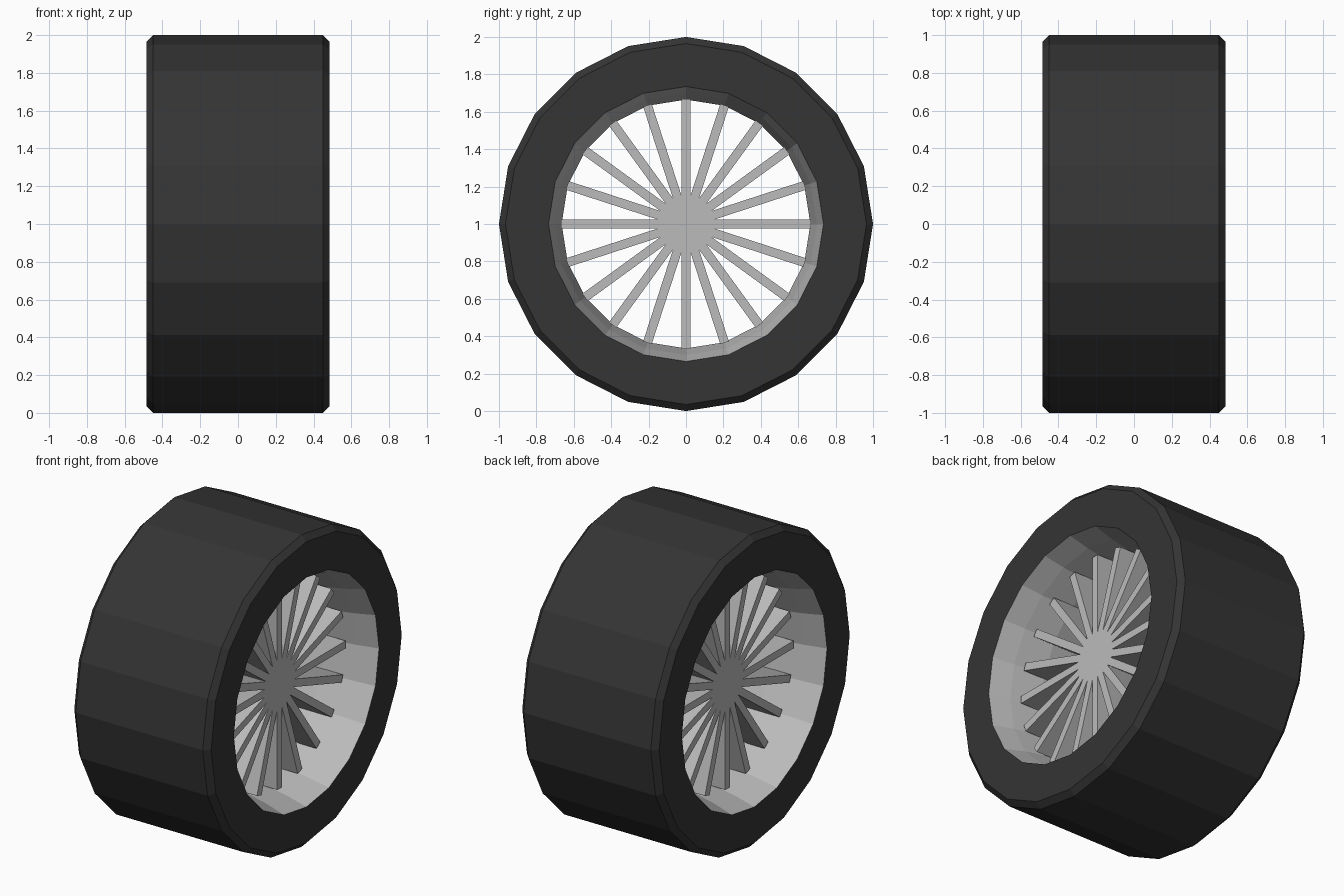
import bpy, bmesh, math
from mathutils import Matrix

if "Cube" in bpy.data.objects:
    bpy.data.objects.remove(bpy.data.objects["Cube"])

SIDES = 20
CENTRE_Z = 1.0


def material(name, rgb):
    m = bpy.data.materials.new(name)
    m.diffuse_color = (*rgb, 1)
    m.use_nodes = True
    m.node_tree.nodes["Principled BSDF"].inputs["Base Color"].default_value = m.diffuse_color
    return m


rubber = material("dark rubber", (0.035, 0.035, 0.035))
metal = material("light grey metal", (0.50, 0.50, 0.50))


def finish(name, bm, mat):
    bmesh.ops.recalc_face_normals(bm, faces=bm.faces)
    mesh = bpy.data.meshes.new(name)
    bm.to_mesh(mesh)
    bm.free()
    mesh.materials.append(mat)
    obj = bpy.data.objects.new(name, mesh)
    obj.location.z = CENTRE_Z
    bpy.context.collection.objects.link(obj)
    return obj


def lathe(name, profile, mat):
    """Spin a closed (x, radius) profile round the x axis."""
    bm = bmesh.new()
    rings = []
    for i in range(SIDES):
        a = 2 * math.pi * i / SIDES
        rings.append([bm.verts.new((x, r * math.sin(a), r * math.cos(a))) for x, r in profile])
    n = len(profile)
    for i in range(SIDES):
        p, q = rings[i], rings[(i + 1) % SIDES]
        for j in range(n):
            k = (j + 1) % n
            bm.faces.new((p[j], p[k], q[k], q[j]))
    return finish(name, bm, mat)


# Tyre: wide ring with small chamfers at the shoulders
lathe("tyre", [(-0.485, 0.735), (-0.485, 0.965), (-0.45, 1.0),
               (0.45, 1.0), (0.485, 0.965), (0.485, 0.735)], rubber)

# Rim: lining that narrows in two steps towards the middle
lathe("rim", [(-0.485, 0.735), (-0.35, 0.70), (-0.15, 0.665),
              (0.15, 0.665), (0.35, 0.70), (0.485, 0.735),
              (0.40, 0.76), (-0.40, 0.76)], metal)

# Spokes: deep flat blades crossing the whole wheel
bm = bmesh.new()
for i in range(SIDES // 2):
    turn = Matrix.Rotation(2 * math.pi * i / SIDES, 4, 'X')
    bmesh.ops.create_cube(bm, size=1, matrix=turn @ Matrix.Diagonal((0.59, 0.048, 1.335, 1)))
finish("spokes", bm, metal)
